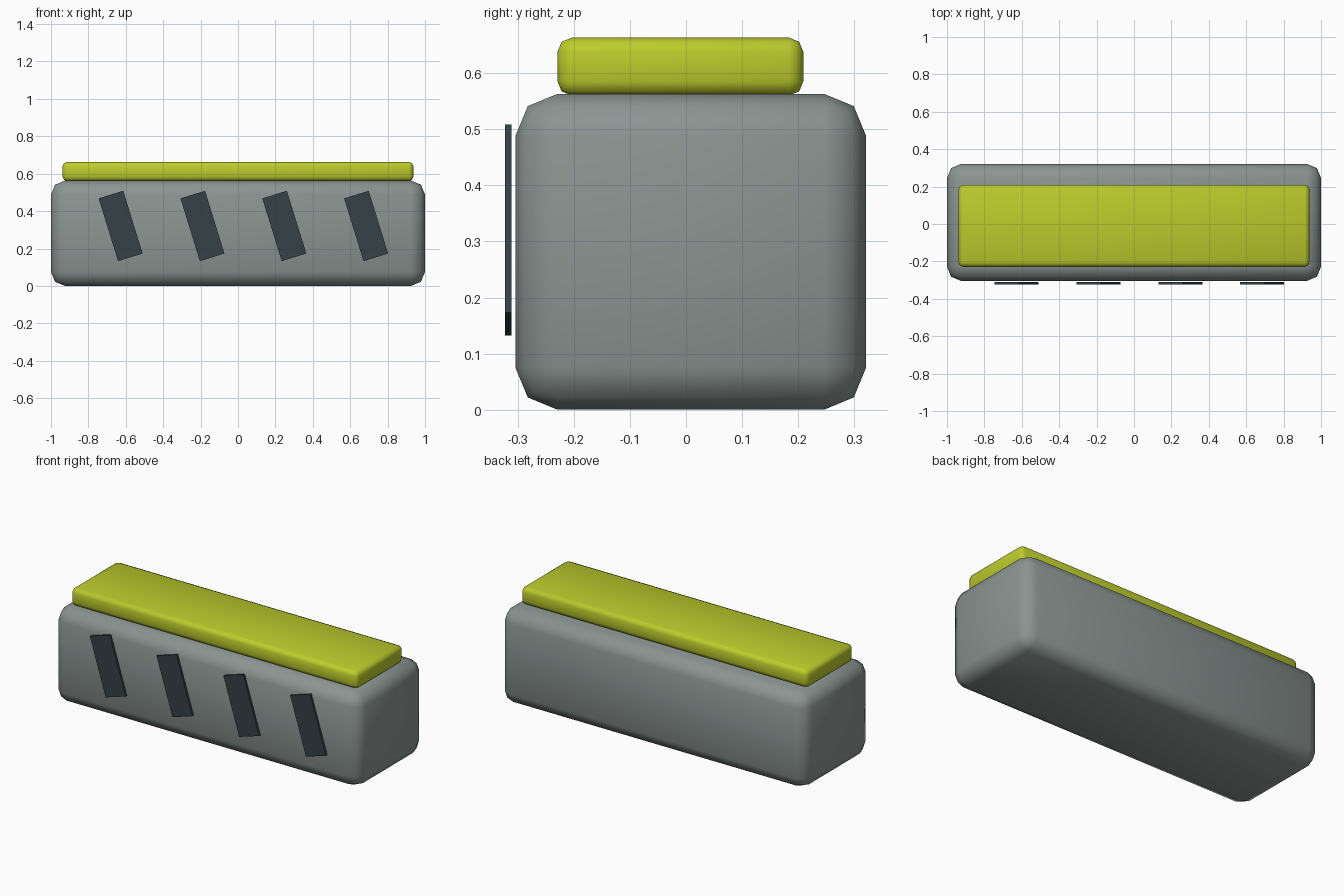
import bpy
import math

cube = bpy.data.objects.get("Cube")
if cube:
    bpy.data.objects.remove(cube, do_unlink=True)


def material(name, rgb):
    mat = bpy.data.materials.new(name)
    mat.use_nodes = True
    color = (*rgb, 1.0)
    mat.diffuse_color = color
    mat.node_tree.nodes["Principled BSDF"].inputs["Base Color"].default_value = color
    return mat


def box(name, size, center, mat, bevel=0.0, tilt=0.0):
    """Box with an optional rounded edge and a tilt about the y axis."""
    bpy.ops.mesh.primitive_cube_add(size=1, location=center, rotation=(0, tilt, 0))
    obj = bpy.context.object
    obj.name = obj.data.name = name
    obj.scale = size
    bpy.ops.object.transform_apply(location=False, rotation=False, scale=True)
    obj.data.materials.append(mat)
    if bevel:
        mod = obj.modifiers.new("rounded_edges", "BEVEL")
        mod.width = bevel
        mod.segments = 2
        bpy.ops.object.modifier_apply(modifier=mod.name)
        bpy.ops.object.shade_smooth_by_angle(angle=math.radians(50))
    return obj


grey = material("concrete_grey", (0.26, 0.30, 0.29))
lime = material("lime_yellow", (0.50, 0.60, 0.025))
slate = material("dark_slate", (0.035, 0.052, 0.063))

# Main block and the coloured cap on top
box("barrier_body", (2.0, 0.625, 0.563), (0, 0.0085, 0.2815), grey, bevel=0.075)
box("top_cap", (1.876, 0.438, 0.103), (0, -0.01, 0.6115), lime, bevel=0.025)

# Row of slanted stripe plates standing just off the front face
for i in range(4):
    box(f"front_stripe_{i + 1}", (0.1375, 0.012, 0.351),
        (-0.6275 + 0.4375 * i, -0.317, 0.3205), slate, tilt=-0.3)
